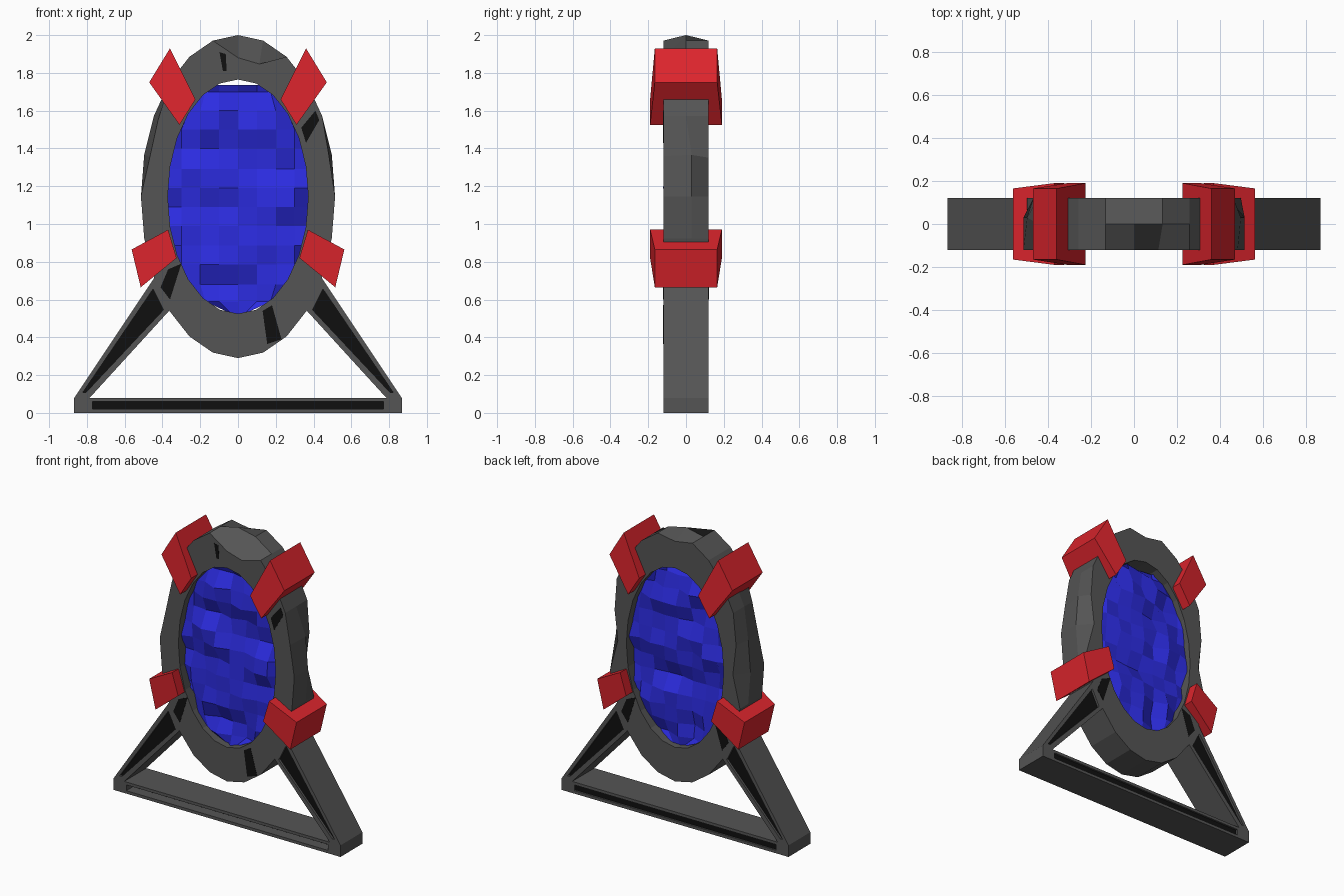
import bpy, bmesh, math, random

if "Cube" in bpy.data.objects:
    bpy.data.objects.remove(bpy.data.objects["Cube"])

D = 0.12  # half depth of the frame
CZ = 1.145  # centre height of the oval
random.seed(11)


def material(name, rgb):
    m = bpy.data.materials.new(name)
    m.diffuse_color = (*rgb, 1)
    m.use_nodes = True
    m.node_tree.nodes["Principled BSDF"].inputs["Base Color"].default_value = m.diffuse_color
    return m


STONE = material("dark_stone", (0.09, 0.09, 0.09))
BLACK = material("black_inlay", (0.005, 0.005, 0.005))
RED = material("red_clamp", (0.72, 0.018, 0.026))
BLUE = material("blue_crystal", (0.025, 0.025, 0.75))


def finish(name, bm, *mats):
    bmesh.ops.recalc_face_normals(bm, faces=bm.faces[:])
    me = bpy.data.meshes.new(name)
    bm.to_mesh(me)
    bm.free()
    for m in mats:
        me.materials.append(m)
    ob = bpy.data.objects.new(name, me)
    bpy.context.collection.objects.link(ob)
    return ob


def prism(name, pts, depths, mat, y0=0.0):
    """Extrude an xz outline along y, with a half depth for each point."""
    bm = bmesh.new()
    f = [bm.verts.new((x, y0 - d, z)) for (x, z), d in zip(pts, depths)]
    b = [bm.verts.new((x, y0 + d, z)) for (x, z), d in zip(pts, depths)]
    bm.faces.new(f)
    bm.faces.new(b[::-1])
    for i in range(len(f)):
        j = (i + 1) % len(f)
        bm.faces.new((f[i], f[j], b[j], b[i]))
    return finish(name, bm, mat)


def beam(name, outer, inner, front_recess, back_recess):
    """Beam with a black sunken panel on its front and back."""
    bm = bmesh.new()
    n = len(outer)

    def loop(pts, y):
        return [bm.verts.new((x, y, z)) for x, z in pts]

    def band(a, b):
        for i in range(n):
            j = (i + 1) % n
            bm.faces.new((a[i], a[j], b[j], b[i]))

    rims = []
    for s, recess in ((-1, front_recess), (1, back_recess)):
        rim, lip = loop(outer, s * D), loop(inner, s * D)
        floor = loop(inner, s * (D - recess))
        band(rim, lip)
        band(lip, floor)
        bm.faces.new(floor).material_index = 1
        rims.append(rim)
    band(*rims)
    finish(name, bm, STONE, BLACK)


def mirror(pts):
    return [(-x, z) for x, z in pts]


# Oval stone ring with chipped rim; rows: 0 front edge, 1 ridge, 2 back edge
chips = {(0, 0): .86, (1, 0): .85, (0, 2): .94,
         (5, 2): .93, (6, 2): .85, (20, 0): .95, (19, 0): .94,
         (18, 2): .86, (19, 2): .94, (5, 0): .97}
bm = bmesh.new()
N = 24
sections = []
for i in range(N):
    a = 2 * math.pi * i / N
    sx, cz = math.sin(a), math.cos(a)
    sec = []
    for row, y in enumerate((-D, .03 if abs(sx) > .9 else 0, D)):
        k = chips.get((i, row), 1)
        sec.append(bm.verts.new((.514 * sx * k, y, CZ + .855 * cz * k)))
    for y in (D, -D):
        sec.append(bm.verts.new((.372 * sx, y, CZ + .62 * cz)))
    sections.append(sec)
for i in range(N):
    p, q = sections[i], sections[(i + 1) % N]
    for j in range(5):
        k = (j + 1) % 5
        bm.faces.new((p[j], q[j], q[k], p[k]))
finish("oval_ring", bm, STONE)

# Faceted crystal: a rippled grid clipped to the oval, on both sides
cols = [-.375, -.3, -.2, -.1, 0, .1, .2, .3, .375]
rows = [.522, .59, .68, .785, .885, .99, 1.09, 1.19, 1.29, 1.4, 1.5, 1.6, 1.7, 1.737]
bm = bmesh.new()
for s in (-1, 1):
    found = {}

    def corner(x, z):
        w = .375 * math.sqrt(max(0, 1 - ((z - CZ) / .625) ** 2))
        x = max(-w, min(w, x))
        key = (round(x, 3), z)
        if key not in found:
            rim = abs(x) > w - .01 or z > 1.73
            y = .07 if rim else .08 + .018 * math.sin(z * 17 + x * 4)
            y += random.uniform(-.028, .028)
            found[key] = bm.verts.new((x, s * min(y, .122), z))
        return found[key]

    for z0, z1 in zip(rows, rows[1:]):
        for x0, x1 in zip(cols, cols[1:]):
            quad = [corner(x0, z0), corner(x1, z0), corner(x1, z1), corner(x0, z1)]
            quad = list(dict.fromkeys(quad))
            if len(quad) > 2:
                bm.faces.new(quad)
bmesh.ops.bridge_loops(bm, edges=[e for e in bm.edges if e.is_boundary])
finish("crystal", bm, BLUE)

# Stand: bottom beam and two sloping legs
beam("base_beam", [(-.867, 0), (.867, 0), (.867, .08), (-.867, .08)],
     [(-.77, .02), (.77, .02), (.77, .06), (-.77, .06)], .07, .012)
leg = [(.867, .08), (.785, .08), (.365, .54), (.42, .75)]
panel = [(.822, .108), (.805, .108), (.395, .545), (.45, .655)]
beam("right_leg", leg, panel, .015, .015)
beam("left_leg", mirror(leg), mirror(panel), .015, .015)

# Red clamps, tapering in depth toward the outside
upper = [(.225, 1.66), (.36, 1.93), (.47, 1.75), (.31, 1.525)]
lower = [(.37, .97), (.563, .865), (.515, .665), (.325, .82)]
for label, pts in (("upper", upper), ("lower", lower)):
    depths = (.19, .165, .165, .19)
    prism(label + "_right_clamp", pts, depths, RED)
    prism(label + "_left_clamp", mirror(pts), depths, RED)

# Black cracks on the ring faces
low_crack = [(-.30, .79), (-.36, .60), (-.41, .665), (-.37, .76)]
cracks = [[(-.098, 1.91), (-.065, 1.90), (-.06, 1.81), (-.08, 1.81)],
          [(.335, 1.51), (.41, 1.60), (.43, 1.55), (.36, 1.43)],
          low_crack,
          [(.13, .54), (.18, .57), (.23, .39), (.155, .365)]]
for c in cracks:
    prism("front_crack", c, [.0015] * 4, BLACK, -D)
for c in (low_crack, mirror(low_crack)):
    prism("back_crack", c, [.0015] * 4, BLACK, D)
